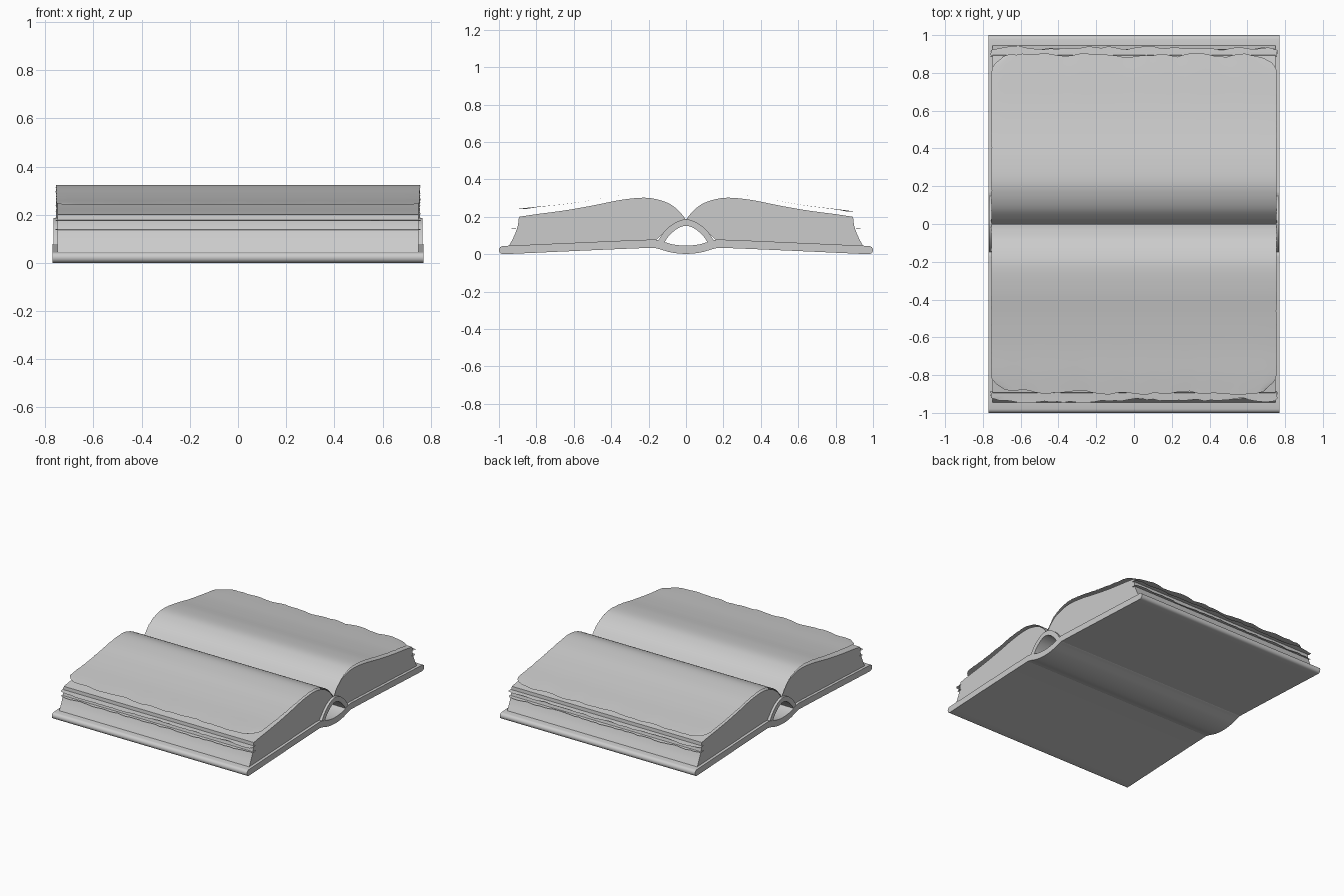
import bpy, bmesh, math, random
from mathutils import Vector

if "Cube" in bpy.data.objects:
    bpy.data.objects.remove(bpy.data.objects["Cube"])

random.seed(4)


def spline(pts, n=8):
    # Smooth curve through a few control points (Catmull-Rom)
    p = [Vector(q) for q in pts]
    p = [2 * p[0] - p[1]] + p + [2 * p[-1] - p[-2]]
    out = []
    for a, b, c, d in zip(p, p[1:], p[2:], p[3:]):
        for i in range(n):
            t = i / n
            out.append(0.5 * (2 * b + (c - a) * t + (2 * a - 5 * b + 4 * c - d) * t * t
                              + (3 * b - a - 3 * c + d) * t ** 3))
    return out + [p[-2]]


def mirrored(half):
    # Half path ending at y = 0 -> full symmetric path
    return half + [(-y, z) for y, z in reversed(half[:-1])]


def ribbon(path, r, ends=8):
    # Closed outline of constant thickness with rounded ends
    left, right = [], []
    for i, p in enumerate(path):
        d = (path[min(i + 1, len(path) - 1)] - path[max(i - 1, 0)]).normalized()
        n = Vector((-d.y, d.x)) * r
        left.append(p + n)
        right.append(p - n)

    def cap(c, start):
        a0 = math.atan2(*(start - c).yx)
        return [c + r * Vector((math.cos(a0 - math.pi * k / ends), math.sin(a0 - math.pi * k / ends)))
                for k in range(1, ends)]
    return left + cap(path[-1], left[-1]) + right[::-1] + cap(path[0], right[0])


def finish(name, bm, angle=40):
    me = bpy.data.meshes.new(name)
    bm.to_mesh(me)
    bm.free()
    ob = bpy.data.objects.new(name, me)
    bpy.context.collection.objects.link(ob)
    bpy.ops.object.select_all(action='DESELECT')
    ob.select_set(True)
    bpy.context.view_layer.objects.active = ob
    bpy.ops.object.shade_smooth_by_angle(angle=math.radians(angle))
    return ob


def extrude(name, outline, half):
    # Extrude a (y, z) outline along x
    bm = bmesh.new()
    a = [bm.verts.new((-half, p[0], p[1])) for p in outline]
    b = [bm.verts.new((half, p[0], p[1])) for p in outline]
    n = len(a)
    for i in range(n):
        j = (i + 1) % n
        bm.faces.new((a[i], a[j], b[j], b[i]))
    bm.faces.new(a)
    bm.faces.new(b)
    bmesh.ops.recalc_face_normals(bm, faces=bm.faces)
    return finish(name, bm)


def leaf(name, path, half, side, wobble, corner, cols=44):
    # Thin sheet following a (y, z) path, with a worn outer edge and corners
    bm = bmesh.new()
    last = len(path) - 1
    rag, edge = 0.0, []
    for i in range(cols + 1):
        rag = 0.7 * rag + random.uniform(-wobble, wobble)
        edge.append(rag)
    rows = []
    for j, p in enumerate(path):
        t = j / last
        w = [half - random.uniform(0, wobble * 0.5) - corner * max(0, (t - 0.9) / 0.1) ** 2
             for _ in range(2)]
        row = []
        for i in range(cols + 1):
            u = 2 * i / cols - 1
            y = p.x + edge[i] * max(0, (t - 0.7) / 0.3) ** 2 - corner * abs(u) ** 30 * t ** 8
            row.append(bm.verts.new((u * w[u > 0], side * y, p.y)))
        rows.append(row)
    for r, s in zip(rows, rows[1:]):
        for i in range(cols):
            q = (r[i], r[i + 1], s[i + 1], s[i])
            bm.faces.new(q if side > 0 else q[::-1])
    return finish(name, bm)


# Hard cover with a bowed spine
cover = mirrored([(-0.978, 0.022), (-0.6, 0.039), (-0.22, 0.055), (-0.155, 0.053),
                  (-0.075, 0.031), (0, 0.024)])
extrude("cover", ribbon(spline(cover), 0.022), 0.77)

# Hollow binding arch between cover and pages
arch = mirrored([(-0.138, 0.058), (-0.105, 0.108), (-0.055, 0.151), (0, 0.169)])
extrude("binding_arch", ribbon(spline(arch), 0.017), 0.767)

# Page blocks and loose top leaves on each side
top = [(0.0, 0.184), (0.03, 0.222), (0.08, 0.265), (0.15, 0.292), (0.23, 0.302),
       (0.35, 0.29), (0.5, 0.26), (0.65, 0.234), (0.8, 0.214), (0.893, 0.2)]
fore = [(0.893, 0.2), (0.9, 0.15), (0.918, 0.1), (0.945, 0.046)]
under = [(0.16, 0.074), (0.11, 0.125), (0.06, 0.163)]
lift = {-1: 0.042, 1: 0.028}
for side, label in ((-1, "front"), (1, "back")):
    outline = spline(top)[:-1] + spline(fore) + [Vector(p) for p in under]
    extrude(label + "_page_block", [(side * p.x, p.y) for p in outline], 0.75)

    sheet = [(y, z + 0.021 * min(1, y / 0.2) + (lift[side] - 0.021) * max(0, y - 0.25) / 0.65)
             for y, z in top]
    leaf(label + "_loose_leaf", spline(sheet), 0.757, side, 0.008, 0.035)

    # Ragged leaves poking out of the fore edge
    for k, (z, reach) in enumerate(((0.14, 0.925), (0.178, 0.935))):
        strip = [(0.885 + (reach - 0.885) * t / 4, z - 0.004 * t / 4) for t in range(5)]
        leaf(f"{label}_edge_leaf_{k + 1}", [Vector(p) for p in strip], 0.76, side, 0.008, 0.012)
